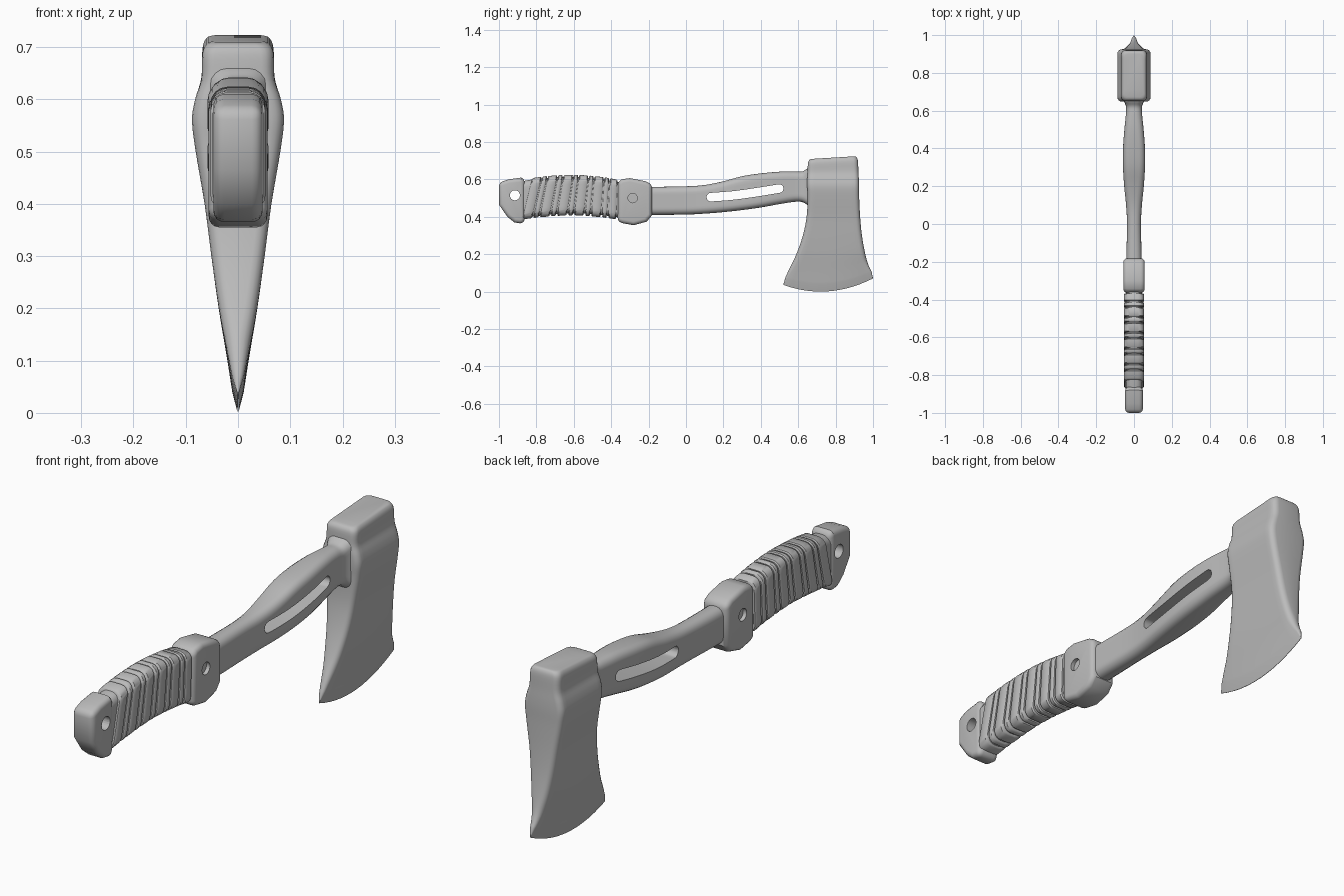
import bpy, bmesh, math
from mathutils import Vector

cube = bpy.data.objects.get("Cube")
if cube:
    bpy.data.objects.remove(cube)

GREY = (0.5, 0.5, 0.5, 1)
mat = bpy.data.materials.new("plain grey")
mat.use_nodes = True
mat.diffuse_color = GREY
mat.node_tree.nodes["Principled BSDF"].inputs["Base Color"].default_value = GREY


def activate(ob):
    bpy.ops.object.select_all(action='DESELECT')
    ob.select_set(True)
    bpy.context.view_layer.objects.active = ob


def finish(name, bm):
    bmesh.ops.recalc_face_normals(bm, faces=bm.faces)
    me = bpy.data.meshes.new(name)
    bm.to_mesh(me)
    bm.free()
    ob = bpy.data.objects.new(name, me)
    bpy.context.collection.objects.link(ob)
    me.materials.append(mat)
    return ob


def smooth(ob, angle=35):
    activate(ob)
    bpy.ops.object.shade_smooth_by_angle(angle=math.radians(angle))


def spline(rows, steps):
    """Catmull-Rom interpolation of station rows."""
    out = []
    for i in range(len(rows) - 1):
        a, b, c, d = (rows[max(0, min(len(rows) - 1, i + k))] for k in (-1, 0, 1, 2))
        for s in range(steps):
            t = s / steps
            out.append([q + t / 2 * (r - p + t * (2 * p - 5 * q + 4 * r - w + t * (3 * (q - r) + w - p)))
                        for p, q, r, w in zip(a, b, c, d)])
    return out + [list(rows[-1])]


def rounded(hw, lo, hi, r, seg=4, side=8):
    """Rounded rectangle, x across and v from lo to hi, long sides subdivided."""
    r = min(r, hw * 0.9)
    pts = []
    corners = ((hw - r, hi - r, 0), (r - hw, hi - r, 1), (r - hw, lo + r, 2), (hw - r, lo + r, 3))
    for cx, cv, q in corners:
        for k in range(seg + 1):
            a = math.pi / 2 * (q + k / seg)
            pts.append((cx + r * math.cos(a), cv + r * math.sin(a)))
        if q in (1, 3):
            x = -hw if q == 1 else hw
            v0, v1 = (hi - r, lo + r) if q == 1 else (lo + r, hi - r)
            pts += [(x, v0 + (v1 - v0) * k / side) for k in range(1, side)]
    return pts


def loft(name, rings):
    bm = bmesh.new()
    loops = [[bm.verts.new(p) for p in ring] for ring in rings]
    for a, b in zip(loops, loops[1:]):
        for i in range(len(a)):
            j = (i + 1) % len(a)
            bm.faces.new((a[i], a[j], b[j], b[i]))
    bm.faces.new(loops[0])
    bm.faces.new(loops[-1])
    return finish(name, bm)


def prism(name, outline, hw, bevel=0):
    """Side outline (y, z) extruded across x, with rounded edges."""
    bm = bmesh.new()
    f = bm.faces.new([bm.verts.new((-hw, y, z)) for y, z in outline])
    ext = bmesh.ops.extrude_face_region(bm, geom=[f])["geom"]
    bmesh.ops.translate(bm, vec=(2 * hw, 0, 0), verts=[v for v in ext if isinstance(v, bmesh.types.BMVert)])
    ob = finish(name, bm)
    if bevel:
        activate(ob)
        m = ob.modifiers.new("Round", 'BEVEL')
        m.width, m.segments, m.limit_method, m.angle_limit = bevel, 4, 'ANGLE', math.radians(40)
        bpy.ops.object.modifier_apply(modifier=m.name)
    return ob


def cut(ob, cutter):
    activate(ob)
    m = ob.modifiers.new("Cut", 'BOOLEAN')
    m.operation, m.object, m.solver = 'DIFFERENCE', cutter, 'EXACT'
    bpy.ops.object.modifier_apply(modifier=m.name)
    bpy.data.objects.remove(cutter)


def circle(y, z, r, n=24):
    return [(y + r * math.cos(2 * math.pi * k / n), z + r * math.sin(2 * math.pi * k / n)) for k in range(n)]


# Shaft: y, bottom, top, half width
shaft_rows = [(-.36, .41, .56, .04), (-.18, .41, .56, .04), (0, .412, .563, .037), (.1, .417, .57, .042),
              (.2, .425, .59, .052), (.3, .436, .617, .058), (.4, .45, .632, .058), (.5, .468, .641, .051),
              (.58, .48, .642, .043), (.62, .479, .642, .042), (.645, .466, .656, .05), (.67, .45, .67, .066)]
shaft = loft("shaft", [[(x, y, z) for x, z in rounded(hw, lo, hi, .032)]
                       for y, lo, hi, hw in spline(shaft_rows, 4)])

# Long slot through the shaft
path = [Vector(p) for p in spline([(.133, .505), (.26, .515), (.4, .535), (.498, .551)], 5)]
upper, lower = [], []
for i, p in enumerate(path):
    t = (path[min(i + 1, len(path) - 1)] - path[max(i - 1, 0)]).normalized()
    n = Vector((-t.y, t.x)) * .023
    upper.append(p + n)
    lower.append(p - n)


def end_cap(c, start):
    return [c + Vector((math.cos(start + math.pi * k / 8), math.sin(start + math.pi * k / 8))) * .023
            for k in range(1, 8)]


slot = lower + end_cap(path[-1], -1.42) + upper[::-1] + end_cap(path[0], 1.65)
cut(shaft, prism("slot_cutter", slot, .2))
smooth(shaft)

# Axe head: height, back y, front y, half width, top slope, edge curve
head_rows = [(.716, .672, .902, .05, .06, 0), (.711, .66, .912, .06, .06, 0), (.692, .652, .919, .068, .05, 0),
             (.64, .65, .922, .07, .02, 0), (.60, .648, .924, .082, 0, 0), (.56, .648, .925, .088, 0, 0),
             (.5, .65, .926, .081, 0, 0), (.4, .645, .931, .064, 0, 0), (.3, .625, .94, .051, 0, .1),
             (.2, .592, .955, .037, 0, .3), (.11, .555, .972, .022, 0, .65), (.04, .53, .992, .011, 0, .9)]
rings = spline(head_rows, 4) + [[0, .52, 1.0, .0008, 0, .9]]
head = loft("axe_head", [[(x, y, z + slope * (y - .78) + curve * (y - .72) ** 2)
                          for x, y in rounded(hw, y0, y1, .024, side=14)]
                         for z, y0, y1, hw, slope, curve in rings])
smooth(head, 30)

# Grip outline: y, bottom, top
grip_rows = spline([(-.92, .375, .59), (-.85, .385, .606), (-.75, .398, .619), (-.6, .408, .624),
                    (-.45, .398, .612), (-.33, .38, .59)], 6)


def grip_ring(y, inset, shear):
    i = max(k for k in range(len(grip_rows) - 1) if grip_rows[k][0] <= y or k == 0)
    a, b = grip_rows[i], grip_rows[i + 1]
    t = (y - a[0]) / (b[0] - a[0])
    lo, hi = a[1] + t * (b[1] - a[1]) + inset, a[2] + t * (b[2] - a[2]) - inset
    return [(x, y + shear * (z - .51), z) for x, z in rounded(.053 - inset, lo, hi, .032)]


core = loft("grip_core", [grip_ring(-.91 + .57 * k / 20, .011, 0) for k in range(21)])
smooth(core)

# Slanted wrap ribs, wide and narrow in turn
y = -.845
for k in range(11):
    width = .048 if k % 2 == 0 else .024
    if k == 10:
        width = .04
    shear = .24 - .02 * k
    stations = ((0, .014), (0, .004), (.005, 0), (width - .005, 0), (width, .004), (width, .014))
    smooth(loft(f"grip_rib_{k + 1}", [grip_ring(y + d, inset, shear) for d, inset in stations]), 40)
    y += width + .0075

# Collar with a round recess on each side
collar = prism("collar", [(-.365, .375), (-.34, .366), (-.28, .355), (-.21, .374), (-.182, .408), (-.182, .572),
                          (-.215, .59), (-.3, .607), (-.345, .6), (-.365, .585)], .056, .02)
cut(collar, prism("collar_cutter", circle(-.285, .5, .025), .2))
smooth(collar)

# Pommel with a lanyard hole
pommel = prism("pommel", [(-1, .465), (-.955, .4), (-.918, .37), (-.87, .362), (-.862, .39), (-.862, .6),
                          (-.88, .61), (-.95, .6), (-1, .582)], .047, .024)
hole = circle(-.915, .515, .027)
cut(pommel, prism("hole_cutter", hole, .2))
cut(core, prism("hole_cutter", hole, .2))
smooth(pommel)
